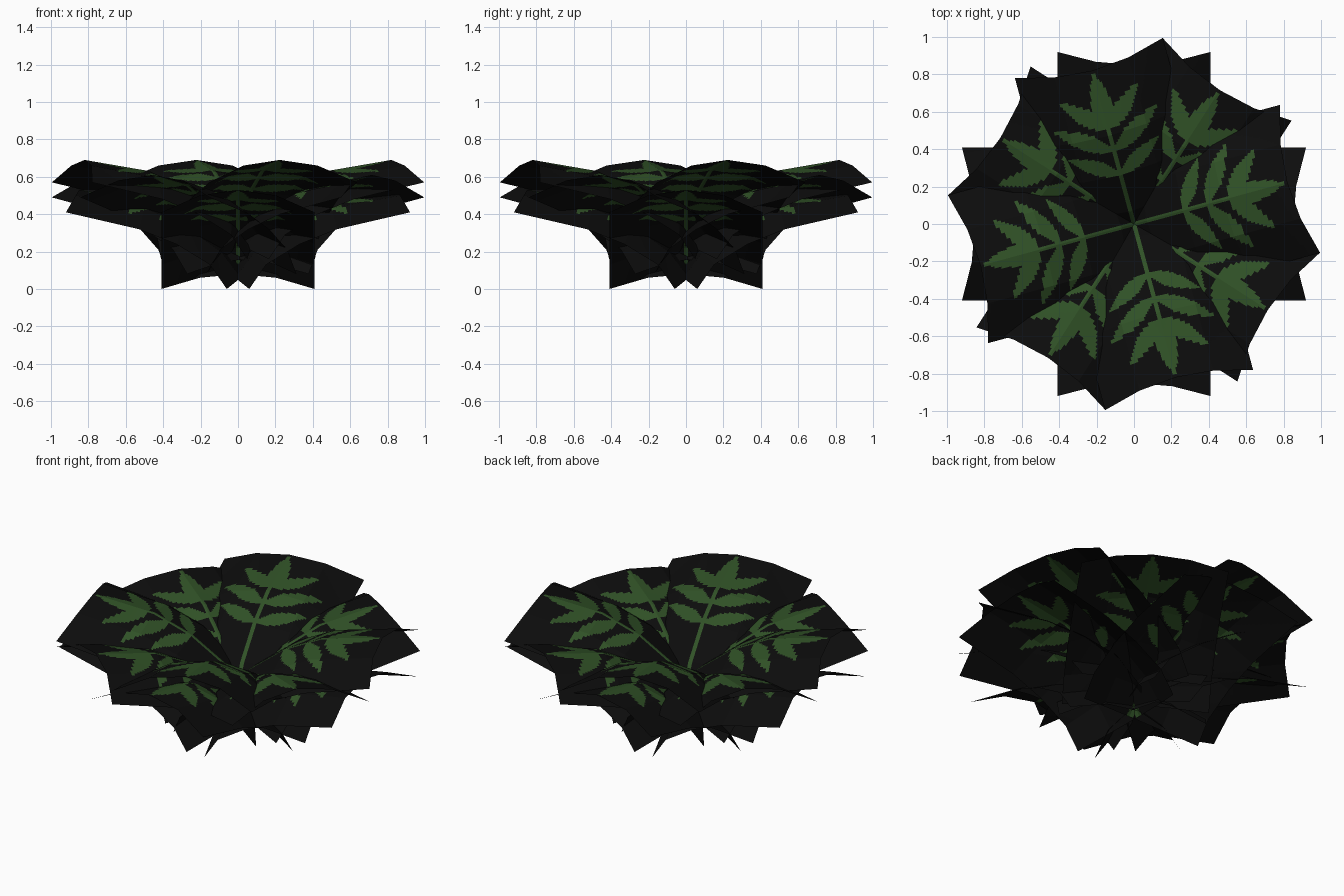
import bpy, math
from mathutils import Vector

if "Cube" in bpy.data.objects:
    bpy.data.objects.remove(bpy.data.objects["Cube"])

def material(name, rgb):
    m = bpy.data.materials.new(name)
    m.diffuse_color = (*rgb, 1)
    m.use_nodes = True
    m.node_tree.nodes["Principled BSDF"].inputs["Base Color"].default_value = m.diffuse_color
    return m

BLACK = material("black_card", (0.0038, 0.0038, 0.0038))
GREEN = material("leaf_green", (0.03, 0.084, 0.02))

# lengthwise profiles (radius, height): outer edge and arched middle of a card
EDGE = [(0.06, 0.0), (0.15, 0.13), (0.33, 0.24), (0.53, 0.32), (0.92, 0.41)]
MID = [(-0.04, 0.08), (0.07, 0.22), (0.27, 0.37), (0.49, 0.47), (0.85, 0.53)]
HALF = 0.41
NU, NV = 18, 20          # subdivisions inside each flat facet

# leaflets: base radius, tip radius, tip sideways, half width
LEAFLETS = [(0.51, 0.84, 0.0, 0.055)]
for b, r, s, w in [(0.52, 0.73, 0.225, 0.043), (0.40, 0.585, 0.29, 0.043), (0.27, 0.42, 0.25, 0.038)]:
    LEAFLETS += [(b, r, s, w), (b, r, -s, w)]

def is_green(r, s):
    # central rib
    if r < 0.55 and abs(s) < 0.017 - 0.008 * r:
        return True
    for b, tr, ts, w in LEAFLETS:
        d = Vector((tr - b, ts))
        L = d.length
        d /= L
        t = ((r - b) * d.x + s * d.y) / L
        off = abs((r - b) * d.y - s * d.x)
        if 0 < t < 1 and off < max(w * math.sin(math.pi * t ** 0.85), 0.008 if t < 0.5 else 0):
            return True
    return False

def node(i, j):
    # coarse facet corner: i along the length 0-4, j across 0-4
    u = (j - 2) / 2
    k = 1 - u * u
    e, m = EDGE[i], MID[i]
    return Vector((e[0] + (m[0] - e[0]) * k, u * HALF, e[1] + (m[1] - e[1]) * k))

def point(a, b):
    i, j = min(a // NV, 3), min(b // NU, 3)
    fa, fb = a / NV - i, b / NU - j
    return node(i, j).lerp(node(i, j + 1), fb).lerp(node(i + 1, j).lerp(node(i + 1, j + 1), fb), fa)

# one arched card with a painted frond
A, B = 4 * NV, 4 * NU
verts = [point(a, b) for a in range(A + 1) for b in range(B + 1)]
faces = []
for a in range(A):
    for b in range(B):
        q = a * (B + 1) + b
        faces.append((q, q + B + 1, q + B + 2, q + 1))
card = bpy.data.meshes.new("frond_card")
card.from_pydata(verts, [], faces)
card.materials.append(BLACK)
card.materials.append(GREEN)
for p in card.polygons:
    c = sum((verts[v] for v in p.vertices), Vector()) / 4
    p.material_index = int(is_green(c.x, c.y))
card.update()

# three tiers of four fronds
for tier, angle, z in [("lower", 0, 0.0), ("middle", 57.3, 0.08), ("upper", 15.2, 0.16)]:
    for k in range(4):
        ob = bpy.data.objects.new(f"{tier}_frond_{k + 1}", card)
        ob.location.z = z
        ob.rotation_euler.z = math.radians(angle + 90 * k)
        bpy.context.collection.objects.link(ob)
